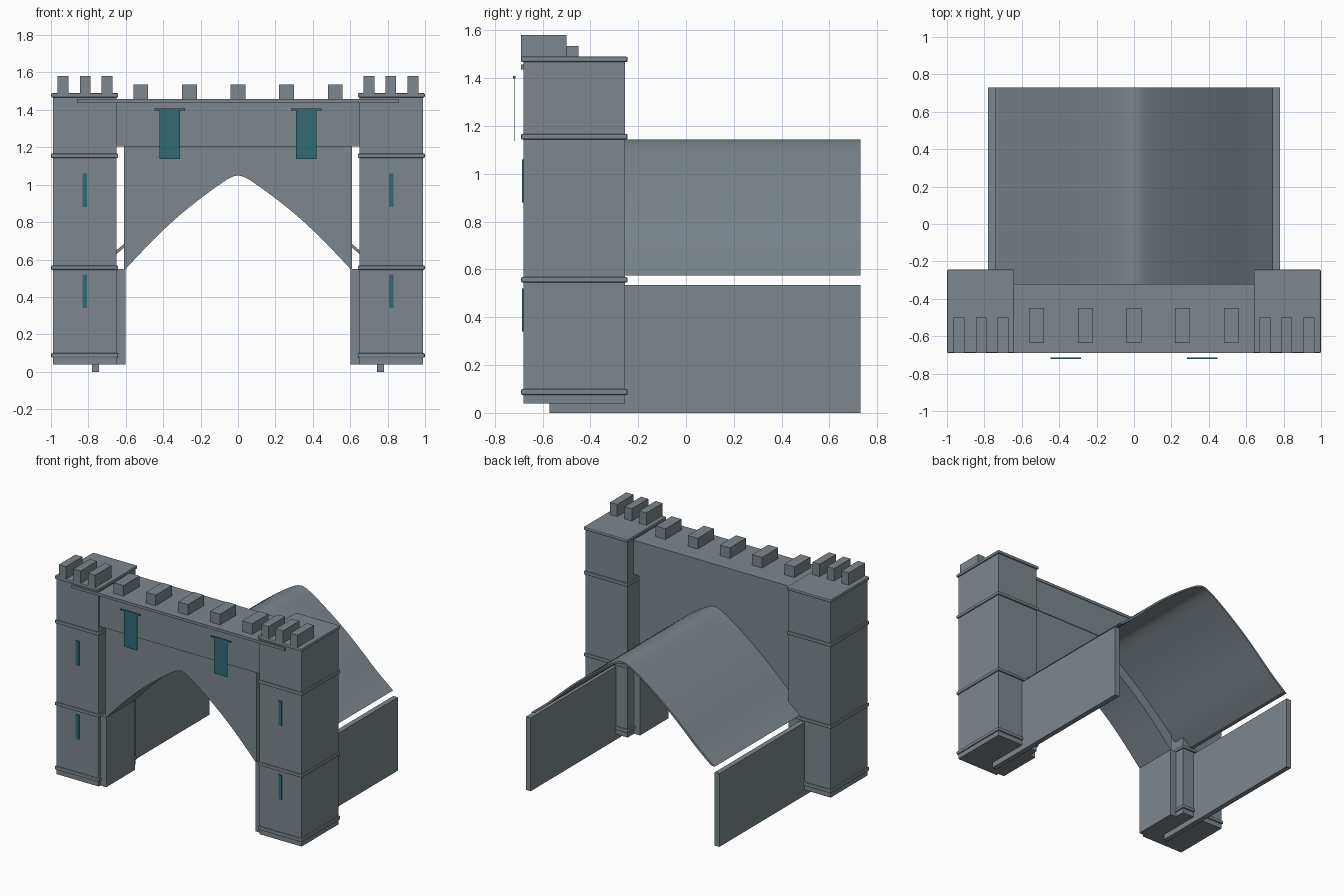
import bpy, bmesh, math

if "Cube" in bpy.data.objects:
    bpy.data.objects.remove(bpy.data.objects["Cube"])


def material(name, rgb):
    m = bpy.data.materials.new(name)
    m.diffuse_color = (*rgb, 1)
    m.use_nodes = True
    m.node_tree.nodes["Principled BSDF"].inputs["Base Color"].default_value = m.diffuse_color
    return m


STONE = material("grey_stone", (0.205, 0.242, 0.268))
TEAL = material("teal", (0.032, 0.145, 0.18))


def finish(name, bm, mat):
    bmesh.ops.recalc_face_normals(bm, faces=bm.faces)
    me = bpy.data.meshes.new(name)
    bm.to_mesh(me)
    bm.free()
    me.materials.append(mat)
    ob = bpy.data.objects.new(name, me)
    bpy.context.collection.objects.link(ob)
    return ob


def box(name, x, y, z, mat=STONE, bevel=0):
    """Box from (min, max) ranges on each axis."""
    bm = bmesh.new()
    bmesh.ops.create_cube(bm, size=1)
    for v in bm.verts:
        for i, (lo, hi) in enumerate((x, y, z)):
            v.co[i] = (lo + hi) / 2 + v.co[i] * (hi - lo)
    ob = finish(name, bm, mat)
    if bevel:
        mod = ob.modifiers.new("soft_edge", 'BEVEL')
        mod.width = bevel
        mod.segments = 2
    return ob


def span(s, a, b):
    """Mirror an x range to side s."""
    return tuple(sorted((s * a, s * b)))


def prism(name, outline, y0, y1, mat=STONE):
    """Extrude an (x, z) outline along y."""
    bm = bmesh.new()
    face = bm.faces.new([bm.verts.new((x, y0, z)) for x, z in outline])
    ext = bmesh.ops.extrude_face_region(bm, geom=[face])
    for g in ext["geom"]:
        if isinstance(g, bmesh.types.BMVert):
            g.co.y = y1
    return finish(name, bm, mat)


def curve(points, steps=5):
    """Smooth a half profile (apex last), then mirror it to a full arch."""
    half = []
    for i in range(len(points) - 1):
        p = [points[max(0, min(len(points) - 1, i + k))] for k in (-1, 0, 1, 2)]
        for j in range(steps):
            t = j / steps
            half.append(tuple(
                0.5 * (2 * b + (c - a) * t + (2 * a - 5 * b + 4 * c - d) * t * t
                       + (3 * b - a - 3 * c + d) * t ** 3)
                for a, b, c, d in zip(*p)))
    return half + [points[-1]] + [(-x, z) for x, z in reversed(half)]


for s, side in ((-1, "left"), (1, "right")):
    # towers with string courses
    box(f"{side}_tower", span(s, 0.65, 0.99), (-0.68, -0.255), (0.04, 1.475))
    for k, (z0, z1) in enumerate(((0.075, 0.1), (0.545, 0.568), (1.143, 1.167), (1.467, 1.49))):
        box(f"{side}_tower_band_{k}", span(s, 0.641, 0.999), (-0.69, -0.244), (z0, z1), bevel=0.006)
    # tower battlements
    for k, x in enumerate((0.70, 0.817, 0.935)):
        box(f"{side}_tower_merlon_{k}", span(s, x - 0.029, x + 0.029), (-0.69, -0.5), (1.485, 1.58))
    # arrow slits
    for k, z in enumerate((0.34, 0.88)):
        box(f"{side}_slit_{k}", span(s, 0.806, 0.832), (-0.686, -0.678), (z, z + 0.18), TEAL)
    # gate piers and passage walls
    box(f"{side}_pier", span(s, 0.602, 0.68), (-0.66, -0.33), (0.04, 0.55))
    box(f"{side}_passage_wall", span(s, 0.743, 0.78), (-0.57, 0.73), (0, 0.535))
    # hanging banners with rods
    box(f"{side}_banner", span(s, 0.311, 0.419), (-0.719, -0.717), (1.138, 1.402), TEAL)
    box(f"{side}_banner_rod", span(s, 0.283, 0.447), (-0.723, -0.713), (1.398, 1.408), TEAL)

# arched panel over the gateway
arch = curve([(0.61, 0.54), (0.5, 0.657), (0.4, 0.757), (0.3, 0.847), (0.2, 0.927),
              (0.1, 1.0), (0.04, 1.038), (0, 1.05)])
prism("arch_panel", arch + [(-0.61, 1.21), (0.61, 1.21)], -0.66, -0.33)

# upper wall, ledge and battlements
box("upper_wall", (-0.66, 0.66), (-0.67, -0.325), (1.205, 1.45))
box("upper_ledge", (-0.86, 0.86), (-0.69, -0.32), (1.437, 1.457))
for k in range(5):
    x = (k - 2) * 0.26
    box(f"wall_merlon_{k}", (x - 0.04, x + 0.04), (-0.635, -0.45), (1.45, 1.535))

# vaulted passage roof
vault = curve([(0.742, 0.575), (0.61, 0.683), (0.5, 0.785), (0.4, 0.875), (0.3, 0.957),
               (0.2, 1.032), (0.1, 1.1), (0.04, 1.133), (0, 1.143)])
inner = [(x * 0.985, z - 0.012 if abs(x) < 0.74 else z) for x, z in reversed(vault)]
roof = prism("vault_roof", vault + inner, -0.34, 0.73)
bpy.context.view_layer.objects.active = roof
roof.select_set(True)
bpy.ops.object.shade_smooth_by_angle(angle=math.radians(30))
